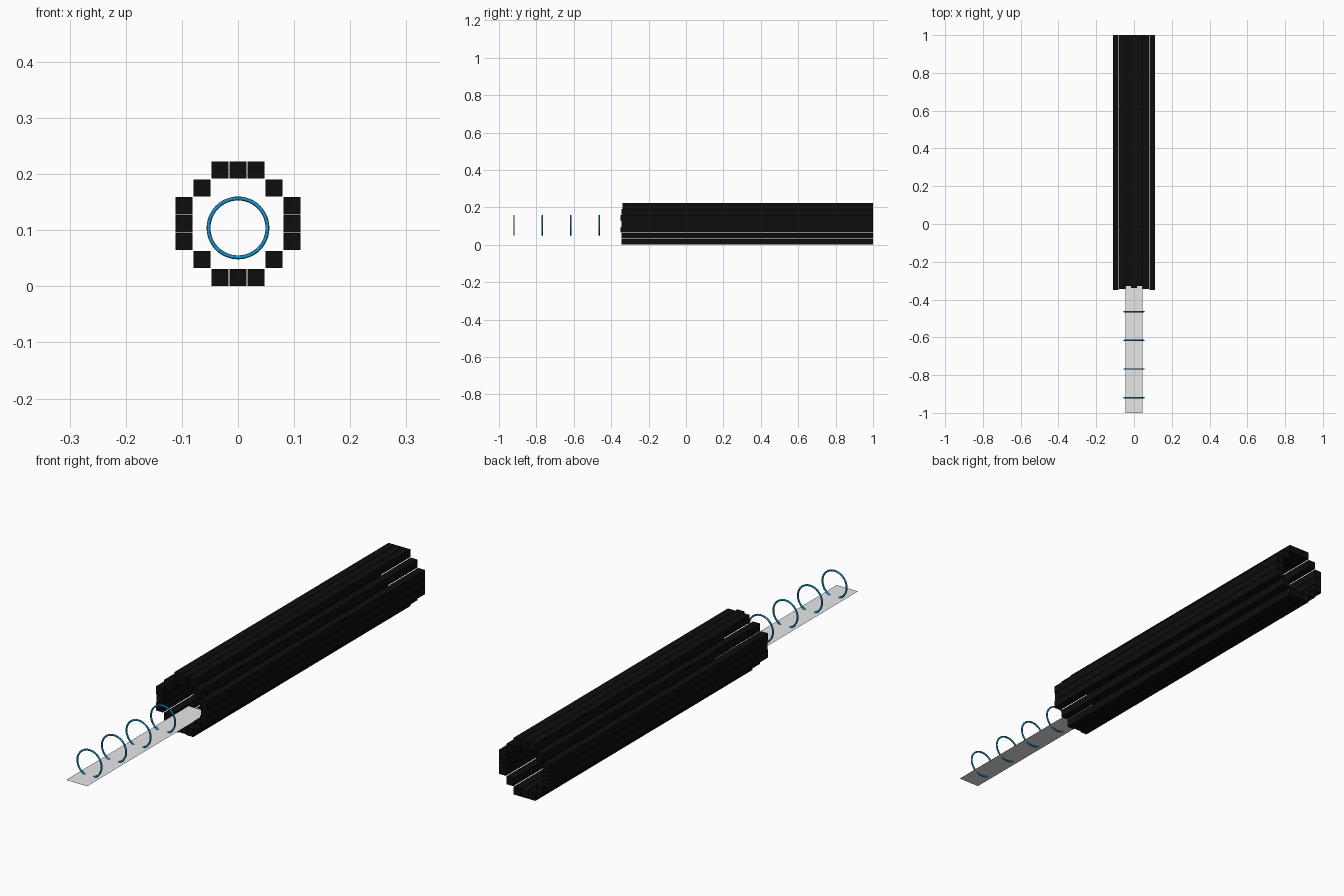
import bpy

cube = bpy.data.objects.get("Cube")
if cube:
    bpy.data.objects.remove(cube)


def material(name, rgb):
    m = bpy.data.materials.new(name)
    m.use_nodes = True
    m.diffuse_color = (*rgb, 1)
    m.node_tree.nodes["Principled BSDF"].inputs["Base Color"].default_value = (*rgb, 1)
    return m


black = material("black", (0.004, 0.004, 0.004))
blue = material("blue", (0.01, 0.32, 0.65))
grey = material("pale_grey", (0.8, 0.8, 0.8))

PITCH, SIZE, MID = 0.032, 0.0305, 0.1115
BACK = 1.0


def finish(name, mat):
    ob = bpy.context.object
    ob.name = name
    ob.data.materials.append(mat)
    return ob


def beam(name, x, z, start):
    bpy.ops.mesh.primitive_cube_add(size=1, location=(x, (start + BACK) / 2, z))
    ob = finish(name, black)
    ob.scale = (SIZE, BACK - start, SIZE)


# Long square beams arranged in a ring, forming the tunnel
for row, side in ((1, "upper"), (-1, "lower")):
    beam(side + "_centre_beam", 0, MID + row * 3 * PITCH, -0.34)
    for s, hand in ((1, "left"), (-1, "right")):
        for name, col, up, start in (("inner", 1, 3, -0.327), ("corner", 2, 2, -0.345),
                                     ("outer", 3, 1, -0.35)):
            # The lower inner beams come forward to meet the tunnel mouth
            front = -0.345 if row < 0 and name == "inner" else start
            beam(f"{side}_{hand}_{name}_beam", s * col * PITCH, MID + row * up * PITCH, front)
for s, hand in ((1, "left"), (-1, "right")):
    beam(hand + "_middle_beam", s * 3 * PITCH, MID, -0.345)

# Flat runway leading into the tunnel
bpy.ops.mesh.primitive_plane_add(size=1, location=(0, -0.62, 0.0575))
runway = finish("runway", grey)
runway.scale = (0.092, 0.76, 1)

# Hoops standing over the runway
for i in range(4):
    bpy.ops.mesh.primitive_torus_add(
        major_radius=0.0525, minor_radius=0.0035, major_segments=48, minor_segments=12,
        location=(0, -0.92 + i * 0.152, 0.104), rotation=(1.5708, 0, 0))
    finish(f"hoop_{i + 1}", blue)
    bpy.ops.object.shade_smooth_by_angle()
